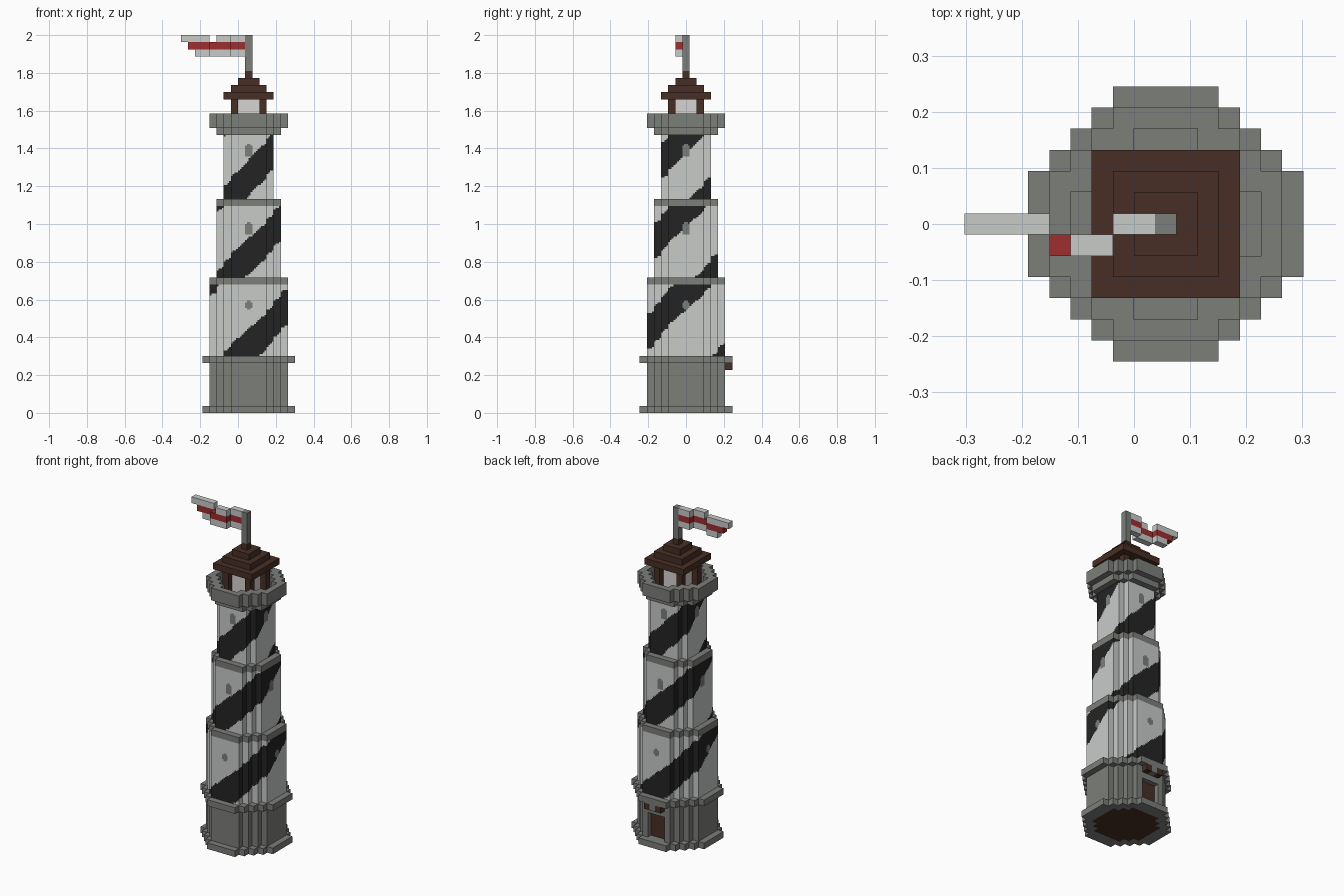
import bpy, bmesh, math

U = 2 / 53      # one block
CX = 1.5        # tower axis, in blocks

if "Cube" in bpy.data.objects:
    bpy.data.objects.remove(bpy.data.objects["Cube"])


def material(name, rgb):
    m = bpy.data.materials.new(name)
    lin = [((c / 255 + 0.055) / 1.055) ** 2.4 for c in rgb] + [1]
    m.use_nodes = True
    m.node_tree.nodes["Principled BSDF"].inputs["Base Color"].default_value = lin
    m.diffuse_color = lin
    return m


WHITE = material("pale plaster", (200, 203, 201))
BLACK = material("black paint", (36, 36, 36))
STONE = material("grey stone", (124, 126, 122))
WOOD = material("dark wood", (72, 47, 38))
RED = material("red cloth", (158, 46, 48))
LAMP = material("lamp glass", (214, 213, 210))


def finish(name, bm, mats):
    """Turn a bmesh in block units around the tower axis into an object."""
    for v in bm.verts:
        v.co = ((v.co.x + CX) * U, v.co.y * U, v.co.z * U)
    bmesh.ops.recalc_face_normals(bm, faces=bm.faces)
    me = bpy.data.meshes.new(name)
    bm.to_mesh(me)
    bm.free()
    for m in mats:
        me.materials.append(m)
    ob = bpy.data.objects.new(name, me)
    bpy.context.collection.objects.link(ob)
    return ob


def octagon(r, e):
    """Stepped octagon: half width r + .5, flat sides of half length e + .5."""
    quad = []
    for s in range(r - e):
        quad += [(r + .5 - s, e + .5 + s), (r - .5 - s, e + .5 + s)]
    quad.append((e + .5, r + .5))
    pts = []
    for _ in range(4):
        pts += quad
        quad = [(-y, x) for x, y in quad]
    return pts


def prism(name, loops, z0, z1, mat):
    """Extrude an outline, with optional inner outlines as holes."""
    bm = bmesh.new()
    edges = []
    for loop in loops:
        vs = [bm.verts.new((x, y, z0)) for x, y in loop]
        edges += [bm.edges.new((vs[i - 1], vs[i])) for i in range(len(vs))]
    bmesh.ops.triangle_fill(bm, edges=edges, use_beauty=True)
    new = bmesh.ops.extrude_face_region(bm, geom=bm.faces[:])["geom"]
    up = [v for v in new if isinstance(v, bmesh.types.BMVert)]
    bmesh.ops.translate(bm, verts=up, vec=(0, 0, z1 - z0))
    return finish(name, bm, [mat])


def box(name, x0, x1, y0, y1, z0, z1, mat):
    return prism(name, [[(x0, y0), (x1, y0), (x1, y1), (x0, y1)]], z0, z1, mat)


def square(name, half, z0, z1, mat):
    return box(name, -half, half, -half, half, z0, z1, mat)


def striped_wall(name, r, z0, z1, start, rise, win_z, win_h):
    """Wall in fine cells, painted with two spiral bands and four windows."""
    n = 4
    outline = octagon(r, 2)
    path = []
    for (ax, ay), (bx, by) in zip(outline, outline[1:] + outline[:1]):
        steps = round((abs(bx - ax) + abs(by - ay)) * n)
        path += [(ax + (bx - ax) * i / steps, ay + (by - ay) * i / steps)
                 for i in range(steps)]
    bm = bmesh.new()
    rows = [[bm.verts.new((x, y, z0 + k / n)) for x, y in path]
            for k in range((z1 - z0) * n + 1)]
    for low, high in zip(rows, rows[1:]):
        for i in range(len(path)):
            f = bm.faces.new((low[i - 1], low[i], high[i], high[i - 1]))
            c = f.calc_center_median()
            turn = math.atan2(c.x, -c.y) / (math.pi / 2)
            z = c.z * U
            if (z - start - rise * turn) % (2 * rise) < 0.19:
                f.material_index = 1
            side = min(abs(c.x), abs(c.y))
            flat = max(abs(c.x), abs(c.y)) > r + .4
            if flat and side < .5 and abs(z - win_z) + side * U / 2 < win_h:
                f.material_index = 2
    return finish(name, bm, [WHITE, BLACK, STONE])


# Stone base with a recessed door at the back
wide, base = octagon(6, 2), octagon(5, 2)
floor = octagon(4, 2)
prism("bottom_ledge", [wide, floor], 0, 1, STONE)
prism("floor", [floor], 0, 1, WOOD)
at = base.index((2.5, 5.5)) + 1
notch = [(1.5, 5.5), (1.5, 4.5), (-1.5, 4.5), (-1.5, 5.5)]
prism("base_wall", [base[:at] + notch + base[at:]], 1, 5, STONE)
prism("base_wall_top", [base], 5, 7, STONE)
box("door", -1.5, 1.5, 4.5, 4.7, 1, 5, WOOD)
box("awning", -.5, .5, 5.5, 6.5, 6, 7, STONE)
for s, side in ((1, "left"), (-1, "right")):
    box("awning_bracket_" + side, s - .5, s + .5, 5.5, 6.5, 6, 7, WOOD)
prism("base_ledge", [wide], 7, 8, STONE)

# Three striped storeys, each closed by a stone band
striped_wall("lower_storey", 5, 8, 18, 0.255, 0.29, 0.57, 0.022)
prism("lower_band", [base], 18, 19, STONE)
striped_wall("middle_storey", 4, 19, 29, 0.735, 0.25, 0.975, 0.036)
prism("middle_band", [octagon(4, 2)], 29, 30, STONE)
striped_wall("upper_storey", 3, 30, 39, 1.15, 0.225, 1.39, 0.036)

# Gallery
prism("gallery_floor", [octagon(4, 2)], 39, 40, STONE)
prism("gallery_parapet", [base, octagon(4, 1)], 40, 42, STONE)

# Lantern room
square("lamp", 1.5, 40, 44, LAMP)
for px, a in ((2, "left"), (-2, "right")):
    for py, b in ((-2, "front"), (2, "back")):
        box(f"post_{b}_{a}", px - .5, px + .5, py - .5, py + .5, 40, 44, WOOD)

# Stepped roof and flagpole
for k in range(4):
    square(f"roof_step_{k + 1}", 3.5 - k, 44 + k, 45 + k, WOOD)
square("flagpole", .5, 48, 53, STONE)


# Waving flag: runs of blocks (from, to, depth) along each cloth row
def flag_row(name, z, mat, runs):
    for n, (a, b, y) in enumerate(runs):
        box(f"{name}_{n + 1}", a - .5, b - .5, y - .5, y + .5, z, z + 1, mat)


flag_row("flag_top", 52, WHITE, [(-2, 0, 0), (-4, -2, -1), (-9, -5, 0)])
flag_row("flag_stripe", 51, RED, [(-2, 0, 0), (-5, -2, -1), (-8, -5, 0)])
flag_row("flag_bottom", 50, WHITE, [(-2, 0, 0), (-5, -2, -1), (-7, -5, 0)])
